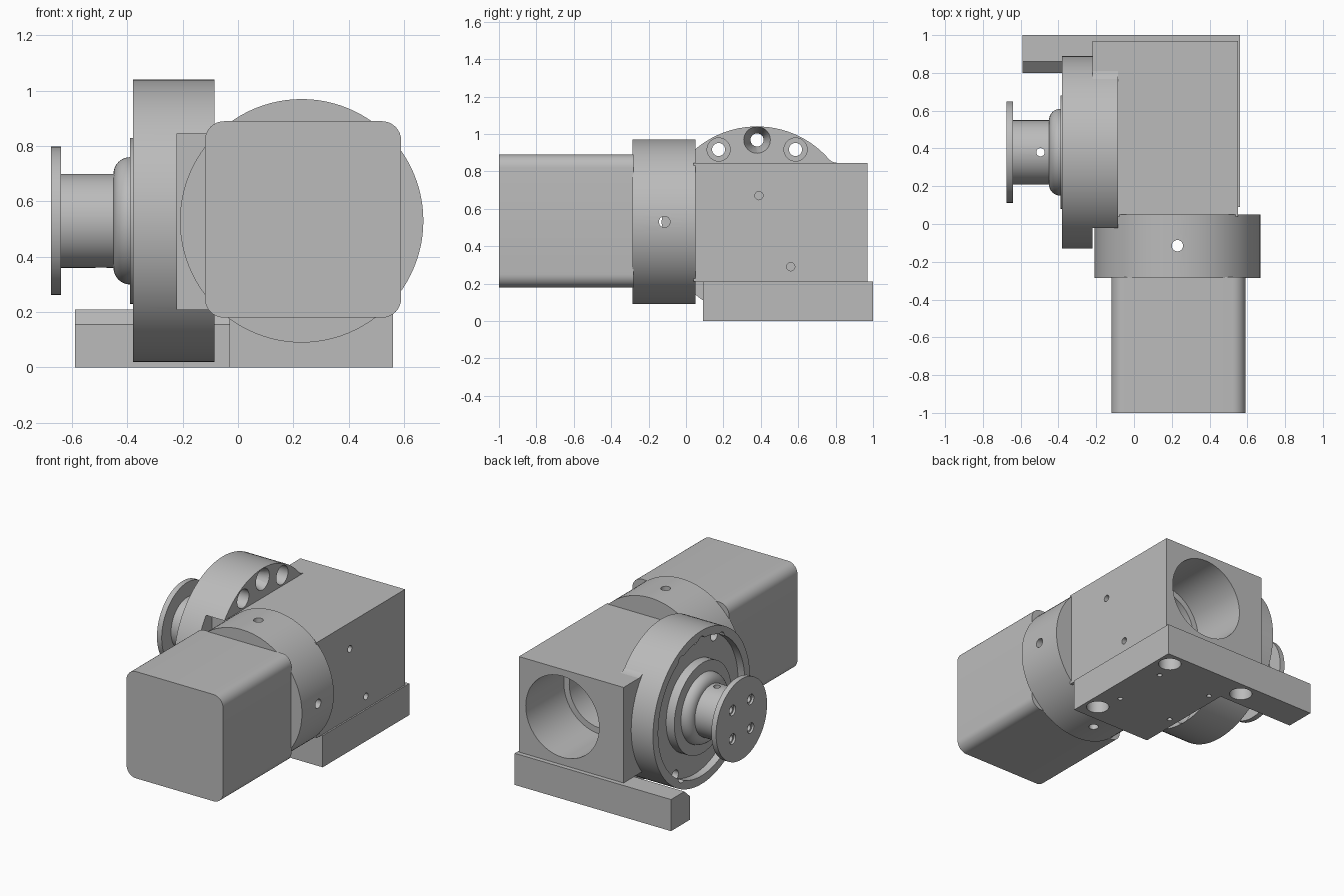
import bpy, bmesh, math
from mathutils import Matrix, Vector

cube = bpy.data.objects.get("Cube")
if cube:
    bpy.data.objects.remove(cube, do_unlink=True)

grey = bpy.data.materials.new("machined_grey")
grey.use_nodes = True
colour = (0.5, 0.5, 0.5, 1)
grey.diffuse_color = colour
grey.node_tree.nodes["Principled BSDF"].inputs["Base Color"].default_value = colour

TURN = {"x": Matrix.Rotation(math.pi / 2, 4, "Y"),
        "y": Matrix.Rotation(-math.pi / 2, 4, "X"),
        "z": Matrix.Identity(4)}


def finish(name, bm):
    bmesh.ops.recalc_face_normals(bm, faces=bm.faces)
    mesh = bpy.data.meshes.new(name)
    bm.to_mesh(mesh)
    bm.free()
    mesh.materials.append(grey)
    obj = bpy.data.objects.new(name, mesh)
    bpy.context.collection.objects.link(obj)
    return obj


def box(name, lo, hi, round_y=0):
    """Box between two corners, optionally rounding the edges along y."""
    lo, hi = Vector(lo), Vector(hi)
    bm = bmesh.new()
    bmesh.ops.create_cube(bm, size=1)
    for v in bm.verts:
        v.co = (lo + hi) / 2 + v.co * (hi - lo)
    if round_y:
        edges = [e for e in bm.edges if abs(e.verts[0].co.y - e.verts[1].co.y) > 0.01]
        bmesh.ops.bevel(bm, geom=edges, offset=round_y, segments=8,
                        profile=0.5, affect="EDGES")
    return finish(name, bm)


def rod(name, axis, start, length, r, r_end=None, sides=32):
    """Cylinder or cone running from start along the positive axis."""
    bm = bmesh.new()
    bmesh.ops.create_cone(bm, cap_ends=True, segments=sides, radius1=r,
                          radius2=r if r_end is None else r_end, depth=length)
    bm.transform(Matrix.Translation(start) @ TURN[axis]
                 @ Matrix.Translation((0, 0, length / 2)))
    return finish(name, bm)


def prism_x(name, profile, x0, x1):
    """Extrude a y-z outline along x."""
    bm = bmesh.new()
    face = bm.faces.new([bm.verts.new((x0, y, z)) for y, z in profile])
    new = bmesh.ops.extrude_face_region(bm, geom=[face])["geom"]
    bmesh.ops.translate(bm, vec=(x1 - x0, 0, 0),
                        verts=[g for g in new if isinstance(g, bmesh.types.BMVert)])
    return finish(name, bm)


def lathe_x(name, profile, y, z, sides=64):
    """Spin an (x, radius) outline around an axis along x."""
    bm = bmesh.new()
    rings = []
    for x, r in profile:
        rings.append([bm.verts.new((x, y + r * math.cos(t), z + r * math.sin(t)))
                      for t in (2 * math.pi * i / sides for i in range(sides))])
    for a, b in zip(rings, rings[1:]):
        for i in range(sides):
            j = (i + 1) % sides
            bm.faces.new((a[i], a[j], b[j], b[i]))
    bm.faces.new(rings[0])
    bm.faces.new(rings[-1])
    return finish(name, bm)


def cut(target, cutter):
    cutter.hide_render = True
    mod = target.modifiers.new("cut", "BOOLEAN")
    mod.operation, mod.solver, mod.object = "DIFFERENCE", "EXACT", cutter
    bpy.context.view_layer.objects.active = target
    bpy.ops.object.modifier_apply(modifier=mod.name)
    bpy.data.objects.remove(cutter, do_unlink=True)


def drill(target, axis, start, length, r, r_end=None, sides=24):
    cut(target, rod("drill", axis, start, length, r, r_end, sides))


MX, MZ = 0.23, 0.53      # motor axis
WY = 0.38                # output axis

# Motor and its mounting ring
motor = box("motor_body", (-0.12, -1, 0.18), (0.59, -0.28, 0.89), 0.07)
ring = rod("motor_ring", "y", (MX, -0.285, MZ), 0.335, 0.44, sides=96)
drill(ring, "z", (MX, -0.115, 0), 1.2, 0.03)
drill(ring, "x", (-0.4, -0.115, MZ), 1.2, 0.03)

# Gear housing with a stepped bore in the back
housing = box("gear_housing", (-0.22, 0.04, 0.21), (0.55, 0.97, 0.845))
drill(housing, "y", (MX, 0.57, MZ), 0.6, 0.27, sides=64)
drill(housing, "y", (MX, 0.2, MZ), 0.5, 0.23, sides=64)
for y, z in ((0.39, 0.67), (0.56, 0.29)):
    drill(housing, "x", (0.5, y, z), 0.2, 0.022)

# Output disc: recessed face, clearance beside the ring, two arcs of bolt holes
disc = rod("output_disc", "x", (-0.38, WY, MZ), 0.295, 0.51, sides=96)
cut(disc, box("clearance", (-0.22, -0.4, 0.21), (0.1, 0.05, 0.845)))
drill(disc, "x", (-0.5, WY, MZ), 0.17, 0.455, sides=96)
for side in (1, -1):
    for step in (-1, 0, 1):
        angle = math.radians(28 * step)
        y, z = WY + 0.438 * math.sin(angle), MZ + side * 0.438 * math.cos(angle)
        drill(disc, "x", (-0.5, y, z), 0.6, 0.035)
        if step:
            drill(disc, "x", (-0.165, y, z), 0.2, 0.062)
        else:
            drill(disc, "x", (-0.185, y, z), 0.11, 0.035, 0.075)
prism_x("disc_fillet", [(0.7, 0.84), (0.7, 0.915), (0.735, 0.89), (0.76, 0.866),
                        (0.785, 0.85), (0.81, 0.845), (0.81, 0.84)], -0.22, -0.085)

# Output shaft: boss, flared neck and bolt flange in one turned piece
neck = [(-0.39 - 0.06 * math.sin(t), 0.23 - 0.06 * (1 - math.cos(t)))
        for t in (math.pi / 2 * i / 8 for i in range(9))]
shaft = lathe_x("output_shaft", [(-0.3, 0.3), (-0.39, 0.3)] + neck
                + [(-0.64, 0.17), (-0.64, 0.268), (-0.675, 0.268)], WY, MZ)
drill(shaft, "z", (-0.495, WY, 0), 1.2, 0.022)
drill(shaft, "x", (-0.8, WY, MZ), 0.26, 0.05)
for i in range(4):
    angle = math.pi / 4 + i * math.pi / 2
    y, z = WY + 0.135 * math.cos(angle), MZ + 0.135 * math.sin(angle)
    drill(shaft, "x", (-0.8, y, z), 0.2, 0.022)
    drill(shaft, "x", (-0.8, y, z), 0.14, 0.034)

# Base plate and its side arm, drilled from below
plate = box("base_plate", (-0.03, 0.09, 0), (0.56, 1, 0.21))
arm = prism_x("base_arm", [(0.8, 0), (1, 0), (1, 0.21), (0.86, 0.21), (0.8, 0.155)],
              -0.59, -0.03)
for y in (0.21, 0.905):
    drill(plate, "z", (0.47, y, -0.1), 0.28, 0.07)
drill(arm, "z", (-0.105, 0.905, -0.1), 0.28, 0.07)
for x in (0.03, 0.43):
    for y in (0.38, 0.76):
        drill(plate, "z", (x, y, -0.1), 0.2, 0.016)

# Smooth round surfaces, keeping machined edges sharp
for obj in bpy.context.scene.objects:
    obj.select_set(obj.type == "MESH")
bpy.context.view_layer.objects.active = motor
bpy.ops.object.shade_smooth_by_angle(angle=math.radians(30))
